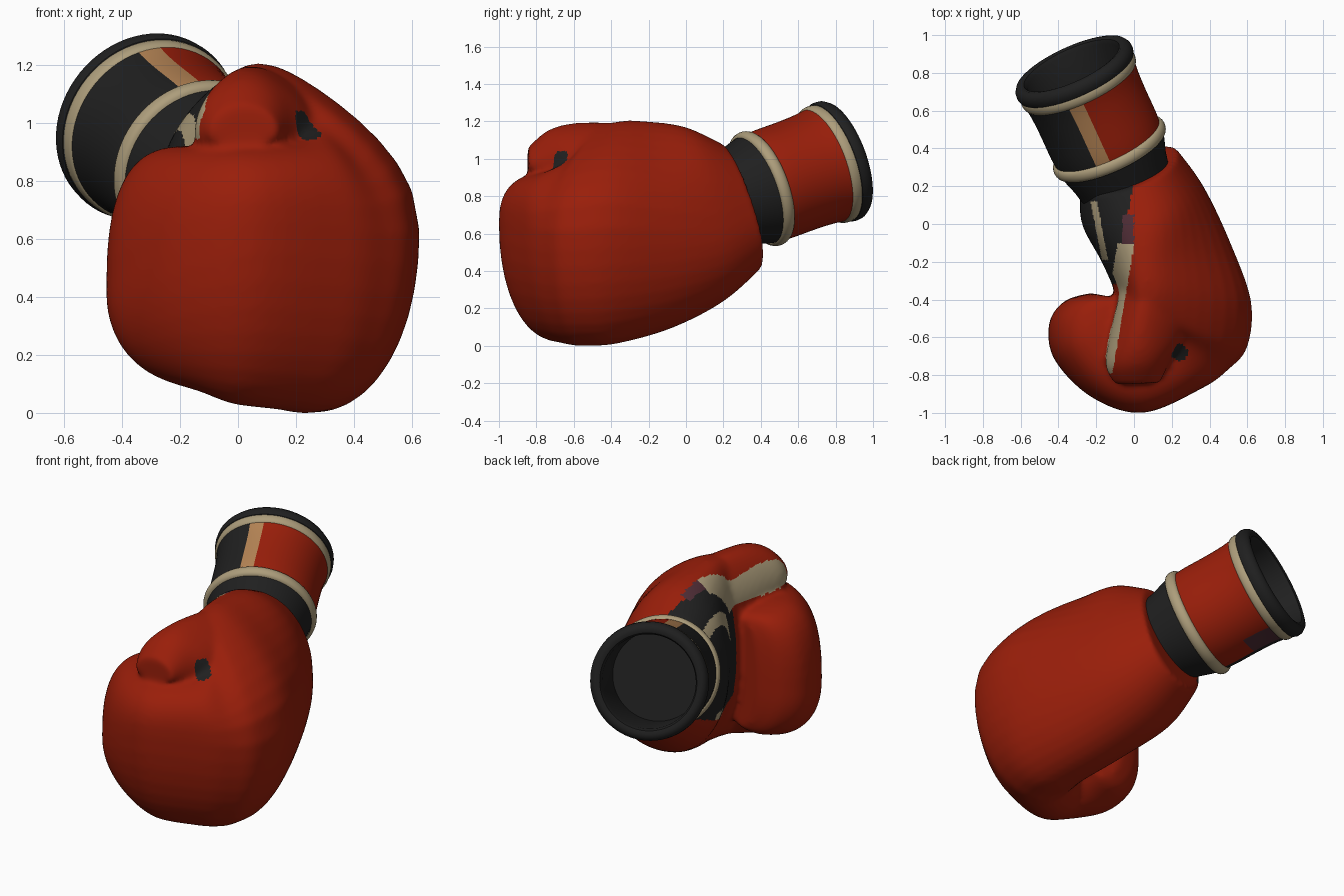
import bpy, bmesh, math
from mathutils import Vector

cube = bpy.data.objects.get("Cube")
if cube:
    bpy.data.objects.remove(cube, do_unlink=True)


def material(name, rgb):
    m = bpy.data.materials.new(name)
    m.use_nodes = True
    m.diffuse_color = (*rgb, 1)
    bsdf = next(n for n in m.node_tree.nodes if n.type == 'BSDF_PRINCIPLED')
    bsdf.inputs["Base Color"].default_value = (*rgb, 1)
    bsdf.inputs["Roughness"].default_value = 0.6
    return m


RED, BLACK, TAN, ORANGE, PLUM = range(5)
MATERIALS = [
    material("red leather", (0.32, 0.013, 0.003)),
    material("black leather", (0.014, 0.014, 0.014)),
    material("tan trim", (0.42, 0.34, 0.2)),
    material("orange tan stripe", (0.46, 0.23, 0.09)),
    material("dull plum patch", (0.075, 0.025, 0.035)),
]


def new_object(name, bm):
    bmesh.ops.recalc_face_normals(bm, faces=bm.faces[:])
    mesh = bpy.data.meshes.new(name)
    bm.to_mesh(mesh)
    bm.free()
    for m in MATERIALS:
        mesh.materials.append(m)
    obj = bpy.data.objects.new(name, mesh)
    bpy.context.collection.objects.link(obj)
    return obj


def spline(rows, steps):
    """Catmull-Rom interpolation of equal-length rows."""
    out = []
    for i in range(len(rows) - 1):
        quad = [rows[max(i - 1, 0)], rows[i], rows[i + 1], rows[min(i + 2, len(rows) - 1)]]
        for k in range(steps):
            t = k / steps
            out.append([0.5 * (2 * b + (c - a) * t + (2 * a - 5 * b + 4 * c - d) * t * t
                               + (3 * b - a - 3 * c + d) * t ** 3)
                        for a, b, c, d in zip(*quad)])
    out.append(list(rows[-1]))
    return out


def power(v, n):
    return math.copysign(abs(v) ** (2 / n), v)


def section(row, count=40):
    """Rounded upright section between an inner and an outer point."""
    ix, iy, ox, oy, low, wide, high, tilt, lean, top = row
    pts = []
    for k in range(count):
        a = 2 * math.pi * k / count
        c, s = math.cos(a), math.sin(a)
        n = top if s > 0 else 2.1
        u, h = power(c, n), power(s, n)
        z = wide + h * (high - wide if s > 0 else wide - low)
        u -= lean * max(h, 0) ** 2 * (1 + u)
        pts.append(Vector(((ix + ox) / 2 + u * (ox - ix) / 2,
                           (iy + oy) / 2 + u * (oy - iy) / 2 - tilt * (z - wide), z)))
    return pts


def loft(bm, rows, steps=6):
    rings = [[bm.verts.new(p) for p in section(r)] for r in spline(rows, steps)]
    for a, b in zip(rings, rings[1:]):
        for k in range(len(a)):
            j = (k + 1) % len(a)
            bm.faces.new((a[k], a[j], b[j], b[k]))
    bm.faces.new(rings[0][::-1])
    bm.faces.new(rings[-1])


# Sections: inner xy, outer xy, bottom, widest height, top, tilt, lean, squareness
HAND = [
    (-0.28, 0.22, 0.23, 0.38, 0.41, 0.70, 1.08, 0.3, 0, 2.2),
    (-0.28, 0.02, 0.37, 0.19, 0.23, 0.62, 1.17, 0.2, 0, 2),
    (-0.18, -0.18, 0.51, -0.10, 0.09, 0.62, 1.20, 0.1, 0.3, 2.2),
    (-0.11, -0.34, 0.62, -0.41, 0.01, 0.63, 1.20, 0, 0.5, 2.6),
    (-0.11, -0.41, 0.60, -0.65, 0.00, 0.62, 1.16, 0, 0.5, 2.6),
    (-0.08, -0.40, 0.50, -0.77, 0.00, 0.62, 1.04, 0, 0.3, 2.6),
    (-0.06, -0.40, 0.36, -0.87, 0.01, 0.64, 0.95, 0, 0, 2.6),
    (-0.08, -0.40, 0.05, -1.00, 0.03, 0.66, 0.93, 0, 0, 2.6),
    (-0.02, -0.42, -0.22, -0.92, 0.07, 0.56, 0.92, 0, 0, 2.6),
    (0.05, -0.45, -0.42, -0.72, 0.10, 0.42, 0.92, 0, 0, 2.7),
    (0.08, -0.47, -0.45, -0.53, 0.13, 0.42, 0.91, 0, 0, 2.7),
    (0.05, -0.43, -0.37, -0.41, 0.16, 0.44, 0.89, 0, 0, 2.7),
    (0.05, -0.42, -0.23, -0.365, 0.19, 0.46, 0.86, 0, 0, 2.7),
]
THUMB = [
    (-0.02, -0.15, 0.22, -0.15, 0.80, 0.93, 1.15, 0, 0, 2),
    (-0.08, -0.38, 0.34, -0.38, 0.80, 0.93, 1.19, 0, 0.3, 2),
    (-0.13, -0.60, 0.27, -0.60, 0.84, 0.95, 1.19, 0, 0.2, 2),
    (-0.15, -0.75, 0.19, -0.73, 0.87, 0.96, 1.15, 0, 0, 2),
    (-0.10, -0.85, 0.14, -0.84, 0.92, 0.97, 1.06, 0, 0, 2),
]

# Glove body: mitten and thumb fused into one padded skin
bm = bmesh.new()
loft(bm, HAND)
loft(bm, THUMB)
glove = new_object("glove_body", bm)
remesh = glove.modifiers.new("fuse", 'REMESH')
remesh.mode = 'VOXEL'
remesh.voxel_size = 0.014
soften = glove.modifiers.new("soften", 'SMOOTH')
soften.factor = 0.5
soften.iterations = 12
graph = bpy.context.evaluated_depsgraph_get()
fused = bpy.data.meshes.new_from_object(glove.evaluated_get(graph))
glove.modifiers.clear()
glove.data = fused
fused.materials.clear()
for m in MATERIALS:
    fused.materials.append(m)


def glove_colour(p, n):
    x, y, z = p
    # thumb hole
    if math.hypot(x - 0.24, y + 0.68) < 0.045 and 0.85 < z < 1.04:
        return BLACK
    # strip along the inner side of the thumb
    edge = 0.02 + 0.17 * y
    if -0.79 < y < -0.1 and z > 0.94 and edge - 0.09 < x < edge:
        return TAN
    if -0.1 <= y < 0.05 and -0.06 < x < 0 and z > 0.9:
        return PLUM
    # palm with two short tan marks
    palm_top = z > 0.75 and x < edge - 0.06 and y < 0.2
    palm_side = x < min(edge, -0.02) and n.x < -0.35 and n.z > -0.4 and z > 0.42 + 0.4 * max(y, 0)
    if y > -0.32 and (palm_top or palm_side):
        if z > 0.8 and abs(x + 0.19 + 0.19 * y) < 0.017 and -0.19 < y < 0.12:
            return TAN
        if 0.42 < z < 0.49 and -0.06 < y < 0.08:
            return TAN
        return BLACK
    # wrist opening
    if y > 0.2 + 0.85 * (x + 0.04) and z > 0.75:
        return BLACK
    return RED


for poly in fused.polygons:
    poly.use_smooth = True
    poly.material_index = glove_colour(poly.center, poly.normal)

# Cuff: lathe along the tilted wrist axis
BASE = Vector((-0.13, 0.40, 0.84))
AXIS = Vector((-0.215, 0.47, 0.17)).normalized()
UP = (Vector((0, 0, 1)) - AXIS * AXIS.z).normalized()
SIDE = AXIS.cross(UP)


def sleeve_colour(angle, along):
    """Angle runs from the top towards the back of the hand."""
    if angle > 200:
        angle -= 360
    if angle < -18:
        return BLACK
    if angle < -6:
        return ORANGE
    return PLUM if angle > 168 and along > 0.2 else RED


def lathe(name, profile, colour=None, closed_end=False, segments=72):
    bm = bmesh.new()
    rings = []
    for r, s in profile:
        ring = []
        for k in range(segments):
            a = 2 * math.pi * k / segments
            ring.append(bm.verts.new(BASE + AXIS * s + (UP * math.cos(a) + SIDE * math.sin(a)) * r))
        rings.append(ring)
    for a, b, (r, s) in zip(rings, rings[1:], profile):
        for k in range(segments):
            j = (k + 1) % segments
            f = bm.faces.new((a[k], a[j], b[j], b[k]))
            f.material_index = sleeve_colour((k + 0.5) * 360 / segments, s) if colour is None else colour
    if closed_end:
        bm.faces.new(rings[-1]).material_index = colour
    obj = new_object(name, bm)
    bpy.ops.object.select_all(action='DESELECT')
    obj.select_set(True)
    bpy.context.view_layer.objects.active = obj
    bpy.ops.object.shade_smooth_by_angle(angle=math.radians(40))


def bead(radius, centre, half, bulge):
    """Half-round trim profile."""
    return [(radius + bulge * math.sin(math.pi * i / 8), centre - half * math.cos(math.pi * i / 8))
            for i in range(9)]


lathe("wrist_neck", [(0.24, -0.26), (0.265, -0.14), (0.29, -0.06), (0.302, 0.0)], BLACK)
lathe("wrist_trim", bead(0.297, 0.0, 0.034, 0.024), TAN)
lathe("cuff_sleeve", spline([(0.298, 0.0), (0.304, 0.08), (0.304, 0.22), (0.308, 0.33), (0.318, 0.41)], 3))
lathe("cuff_trim", bead(0.31, 0.42, 0.035, 0.018), TAN)
# Cuff rim with a deep hollow
lathe("cuff_rim", [(0.31, 0.43), (0.328, 0.44), (0.335, 0.46), (0.333, 0.485), (0.318, 0.508), (0.295, 0.515),
                   (0.275, 0.508), (0.265, 0.485), (0.255, 0.2)], BLACK, closed_end=True)
